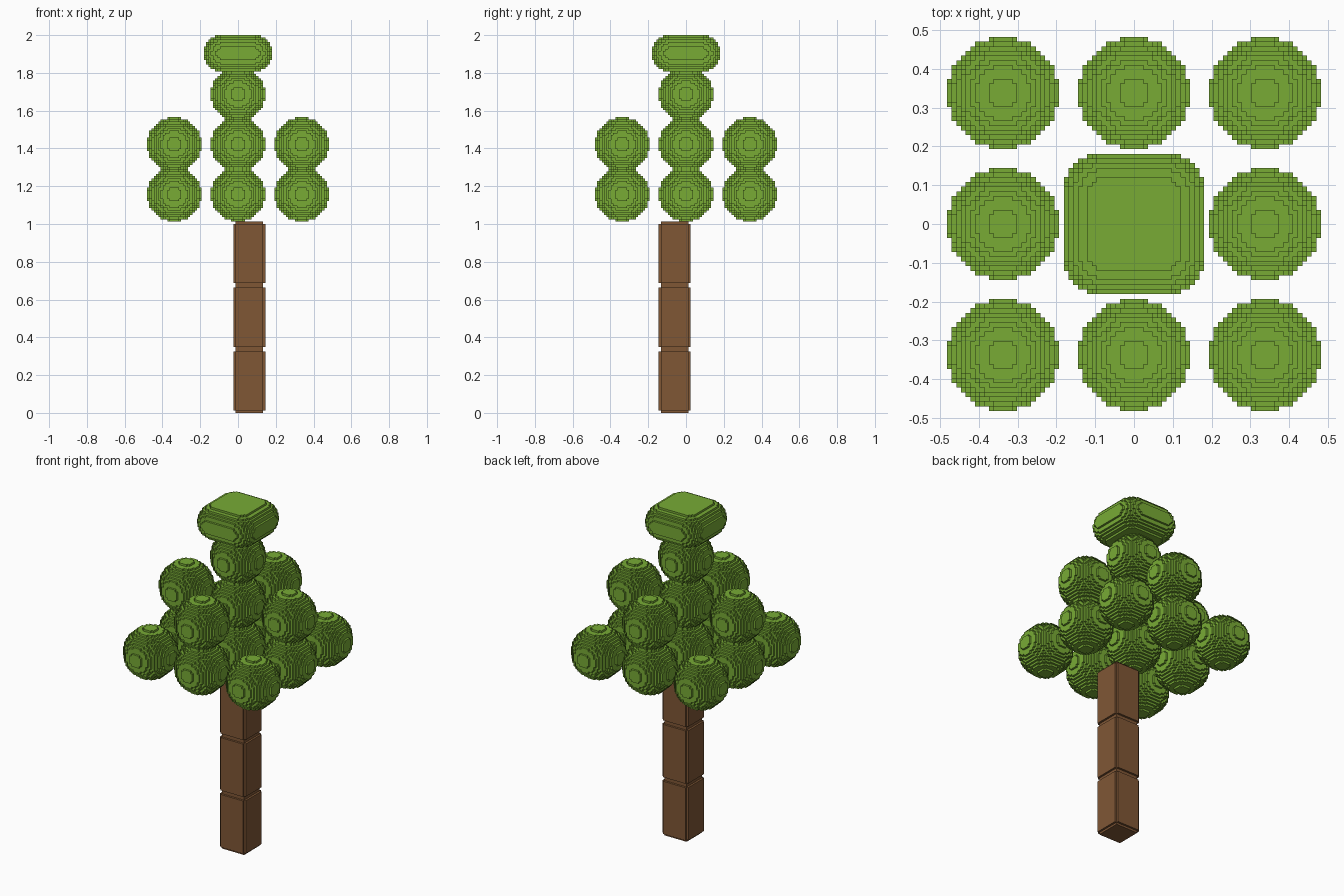
import bpy
from itertools import product
from mathutils import Vector

if "Cube" in bpy.data.objects:
    bpy.data.objects.remove(bpy.data.objects["Cube"], do_unlink=True)

UNIT = 2 / 166      # edge of one small cube
BALL = 24           # leaf ball diameter in cubes
PITCH = 28          # sideways spacing of leaf balls
RISE = 22           # upward spacing of leaf balls
SEGMENT = 28        # height of one trunk segment
CROWN = 3 * SEGMENT


def material(name, color):
    mat = bpy.data.materials.new(name)
    mat.use_nodes = True
    mat.diffuse_color = color
    bsdf = next(n for n in mat.node_tree.nodes if n.type == 'BSDF_PRINCIPLED')
    bsdf.inputs["Base Color"].default_value = color
    return mat


def blocky_mesh(name, size, radius, mat):
    """Rounded box made of small cubes, keeping only the outer faces."""
    half = [s / 2 for s in size]

    def inside(cell):
        total = 0
        for i, h in zip(cell, half):
            offset = abs(i + 0.5 - h)
            if offset > h:
                return False
            total += max(offset - (h - radius), 0) ** 2
        return total <= radius * radius * 1.005

    solid = {c for c in product(*map(range, size)) if inside(c)}
    index, faces = {}, []
    for cell in solid:
        for axis, side in product(range(3), (0, 1)):
            near = list(cell)
            near[axis] += 2 * side - 1
            if tuple(near) in solid:
                continue
            quad = []
            for u, v in ((0, 0), (1, 0), (1, 1), (0, 1)):
                p = list(cell)
                p[axis] += side
                p[(axis + 1) % 3] += u
                p[(axis + 2) % 3] += v
                quad.append(index.setdefault(tuple(p), len(index)))
            faces.append(quad if side else quad[::-1])
    verts = [[(c - h) * UNIT for c, h in zip(p, half)] for p in index]
    mesh = bpy.data.meshes.new(name)
    mesh.from_pydata(verts, [], faces)
    mesh.materials.append(mat)
    return mesh


def place(name, mesh, x, y, z):
    obj = bpy.data.objects.new(name, mesh)
    obj.location = Vector((x, y, z)) * UNIT
    bpy.context.collection.objects.link(obj)


green = material("leaf green", (0.188, 0.406, 0.036, 1))
brown = material("bark brown", (0.214, 0.095, 0.036, 1))

# Trunk: three stacked segments, set off towards the front left
segment = blocky_mesh("trunk_segment", (14, 14, SEGMENT), 2, brown)
for i in range(3):
    place("trunk_segment", segment, 5, -5, SEGMENT * (i + 0.5))

# Foliage: full square of balls, then a cross, then a single ball
ball = blocky_mesh("leaf_ball", (BALL, BALL, BALL), BALL / 2, green)
for level, reach in enumerate((2, 1, 0)):
    for i, j in product((-1, 0, 1), repeat=2):
        if abs(i) + abs(j) <= reach:
            place("leaf_ball", ball, i * PITCH, j * PITCH,
                  CROWN + BALL / 2 + level * RISE)

# Tree top: wide rounded cap
cap = blocky_mesh("leaf_cap", (30, 30, 16), 8, green)
place("leaf_cap", cap, 0, 0, CROWN + 3 * RISE + 8)
